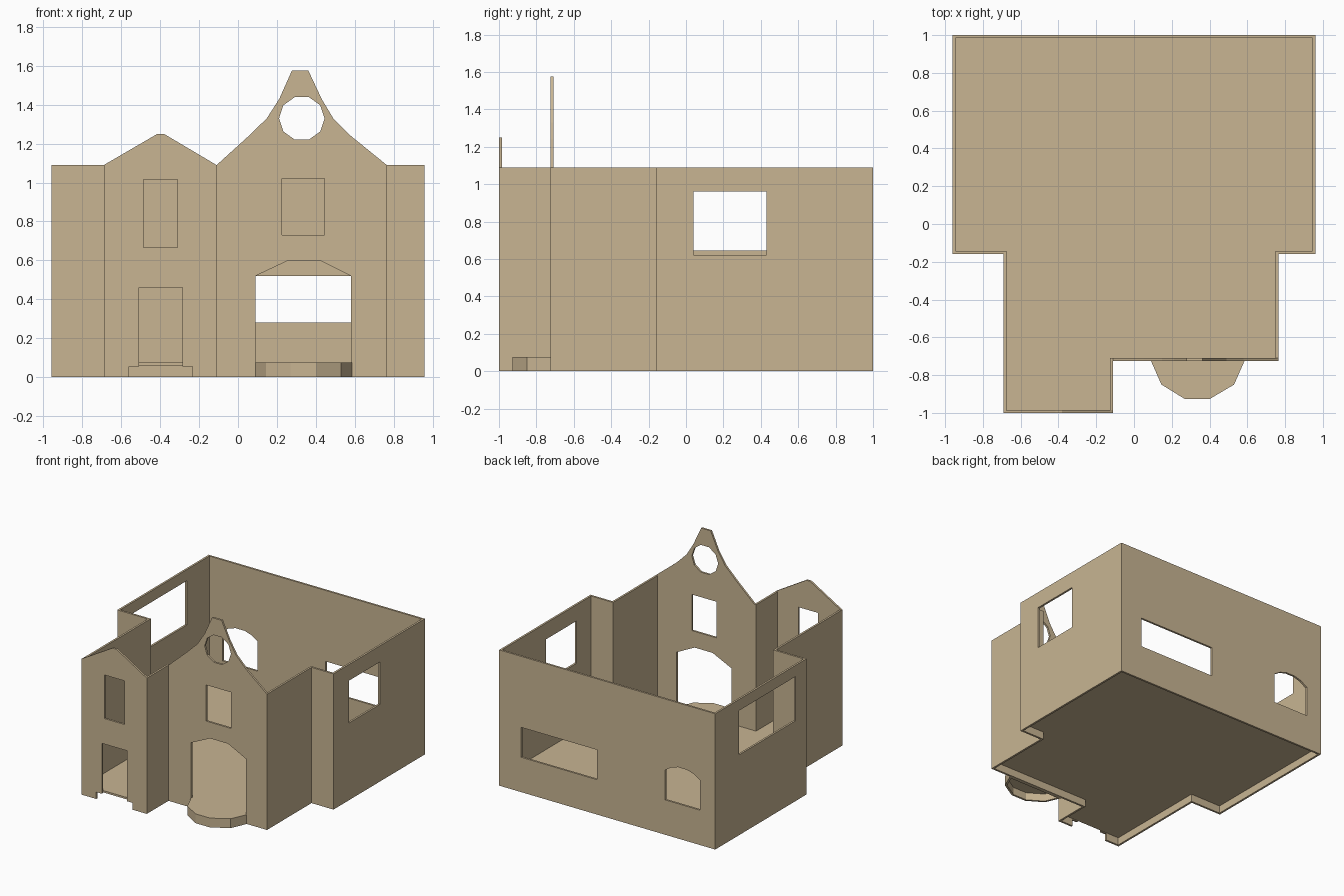
import bpy, math
from mathutils import Vector

if "Cube" in bpy.data.objects:
    bpy.data.objects.remove(bpy.data.objects["Cube"])

H, T = 1.09, 0.016          # wall height and thickness
TAN = bpy.data.materials.new("tan_wall")
TAN.diffuse_color = (0.58, 0.46, 0.29, 1)
TAN.use_nodes = True
TAN.node_tree.nodes["Principled BSDF"].inputs["Base Color"].default_value = TAN.diffuse_color


def mesh_object(name, verts, faces):
    me = bpy.data.meshes.new(name)
    me.from_pydata(verts, [], faces)
    me.materials.append(TAN)
    ob = bpy.data.objects.new(name, me)
    bpy.context.collection.objects.link(ob)
    return ob


def prism(name, pts, lo, hi, axis="z"):
    """Extrude a counter-clockwise profile along an axis (x: pts are yz, y: xz, z: xy)."""
    place = {"x": lambda a, b, c: (c, a, b),
             "y": lambda a, b, c: (a, -c, b),
             "z": lambda a, b, c: (a, b, c)}[axis]
    if axis == "y":
        lo, hi = -hi, -lo
    n = len(pts)
    verts = [place(a, b, c) for c in (lo, hi) for a, b in pts]
    faces = [tuple(range(n))[::-1], tuple(range(n, 2 * n))]
    faces += [(i, (i + 1) % n, n + (i + 1) % n, n + i) for i in range(n)]
    return mesh_object(name, verts, faces)


def inset(pts, t):
    """Move every edge of a counter-clockwise outline inwards by t."""
    out = []
    for i, p in enumerate(pts):
        p, a, b = Vector(p), Vector(pts[i - 1]), Vector(pts[(i + 1) % len(pts)])
        d, e = (p - a).normalized(), (b - p).normalized()
        n, m = Vector((-d.y, d.x)), Vector((-e.y, e.x))
        out.append(tuple(p + (n + m) * t / (1 + n.dot(m))))
    return out


def ring(name, outer, inner, lo, hi):
    """Hollow wall between two outlines."""
    n = len(outer)
    verts = [(x, y, z) for z in (lo, hi) for loop in (outer, inner) for x, y in loop]
    faces = []
    for i in range(n):
        j = (i + 1) % n
        faces += [(i, j, 2*n + j, 2*n + i), (n + j, n + i, 3*n + i, 3*n + j),
                  (2*n + i, 2*n + j, 3*n + j, 3*n + i), (j, i, n + i, n + j)]
    return mesh_object(name, verts, faces)


def rect(a0, a1, b0, b1):
    return [(a0, b0), (a1, b0), (a1, b1), (a0, b1)]


def cut(ob, pts, lo, hi, axis):
    cutter = prism("cutter", pts, lo, hi, axis)
    mod = ob.modifiers.new("opening", "BOOLEAN")
    mod.operation, mod.solver, mod.object = "DIFFERENCE", "EXACT", cutter
    bpy.context.view_layer.objects.active = ob
    bpy.ops.object.modifier_apply(modifier=mod.name)
    bpy.data.objects.remove(cutter)


# Outer walls around the stepped footprint
plan = [(-0.96, 1), (-0.96, -0.16), (-0.69, -0.16), (-0.69, -1), (-0.11, -1),
        (-0.11, -0.725), (0.765, -0.725), (0.765, -0.16), (0.96, -0.16), (0.96, 1)]
inner = inset(plan, T)
walls = ring("walls", plan, inner, 0, H)

# Openings: profile, depth range, axis
left_front, right_front, back = (-1.05, -0.93), (-0.8, -0.65), (0.9, 1.1)
openings = [
    (rect(-0.51, -0.285, 0.05, 0.46), left_front, "y"),      # front door
    (rect(-0.56, -0.235, -0.1, 0.055), left_front, "y"),     # doorstep notch
    (rect(-0.485, -0.31, 0.665, 1.015), left_front, "y"),    # left upper window
    (rect(0.225, 0.445, 0.73, 1.02), right_front, "y"),      # right upper window
    ([(0.09, 0.075), (0.58, 0.075), (0.58, 0.52), (0.42, 0.6),
      (0.26, 0.6), (0.09, 0.52)], right_front, "y"),         # bay opening
    (rect(0.09, 0.765, 0.28, 0.52), back, "y"),              # wide back window
    ([(-0.825, 0.28), (-0.515, 0.28), (-0.515, 0.52), (-0.57, 0.555), (-0.63, 0.573),
      (-0.71, 0.573), (-0.77, 0.555), (-0.825, 0.52)], back, "y"),  # arched back window
    (rect(0.04, 0.43, 0.62, 0.96), (0.9, 1.0), "x"),         # right window
    (rect(-0.02, 0.70, 0.645, 1.0), (-1.0, -0.9), "x"),      # left window
]
for pts, (lo, hi), axis in openings:
    cut(walls, pts, lo, hi, axis)

# Raised floor
prism("floor", inner, 0.06, 0.075)

# Small left gable
prism("left_gable", [(-0.69, H), (-0.11, H), (-0.38, 1.25), (-0.415, 1.25)], -1, -1 + T, "y")

# Tall curved right gable with round window
gable = prism("right_gable", [(-0.11, H), (0.765, H), (0.58, 1.24), (0.49, 1.33), (0.43, 1.43),
                              (0.362, 1.575), (0.277, 1.575), (0.212, 1.43), (0.148, 1.33),
                              (0.05, 1.235)], -0.725, -0.725 + T, "y")
circle = [(0.328 + 0.117 * math.cos(k * math.pi / 5), 1.33 + 0.115 * math.sin(k * math.pi / 5))
          for k in range(10)]
cut(gable, circle, -0.8, -0.65, "y")

# Bay step: low curb with a top slab
bay = [(0.09, -0.725), (0.145, -0.85), (0.27, -0.927), (0.40, -0.927), (0.53, -0.85), (0.585, -0.725)]
ring("bay_curb", bay, inset(bay, T), 0, 0.06)
prism("bay_slab", bay, 0.06, 0.075)
